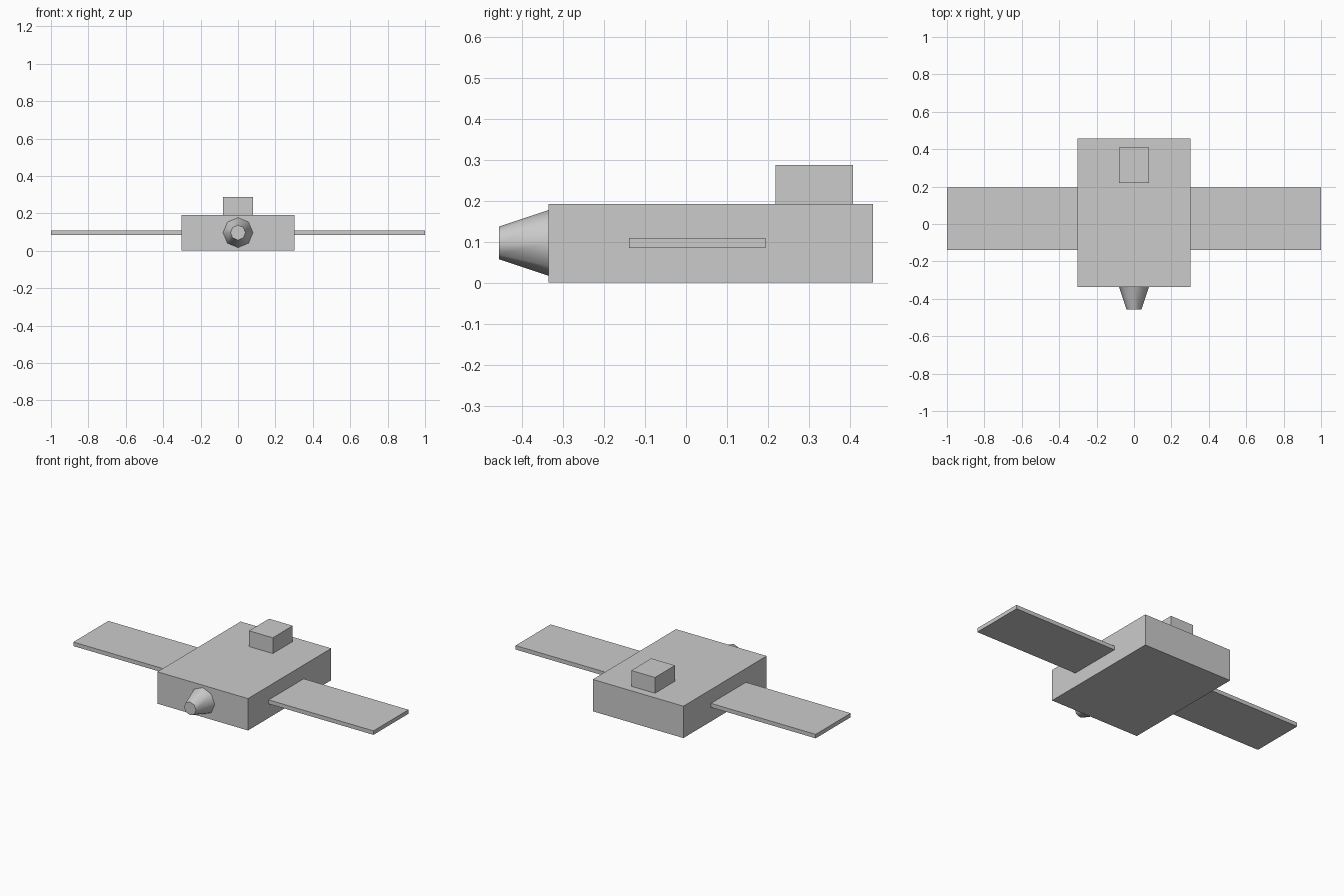
import bpy, math

if "Cube" in bpy.data.objects:
    bpy.data.objects.remove(bpy.data.objects["Cube"])


def box(name, x, y, z):
    """Box from (min, max) ranges on each axis."""
    centre = [(a + b) / 2 for a, b in (x, y, z)]
    bpy.ops.mesh.primitive_cube_add(size=1, location=centre)
    ob = bpy.context.object
    ob.name = name
    ob.scale = [b - a for a, b in (x, y, z)]
    bpy.ops.object.transform_apply(location=False, rotation=False, scale=True)
    return ob


# Main hull and the small block on its rear top
box("hull", (-0.302, 0.302), (-0.336, 0.456), (0.0, 0.192))
box("top_block", (-0.079, 0.079), (0.218, 0.408), (0.192, 0.287))

# Flat side panels
for side, x in (("left", (-1.0, -0.302)), ("right", (0.302, 1.0))):
    box(side + "_panel", x, (-0.139, 0.194), (0.085, 0.109))

# Eight-sided tapered nozzle at the front, narrow end facing -y
bpy.ops.mesh.primitive_cone_add(
    vertices=8, radius1=0.08, radius2=0.04, depth=0.12,
    location=(0, -0.396, 0.097), rotation=(math.radians(90), 0, 0))
nozzle = bpy.context.object
nozzle.name = "nozzle"
bpy.ops.object.shade_smooth_by_angle(angle=math.radians(50))
